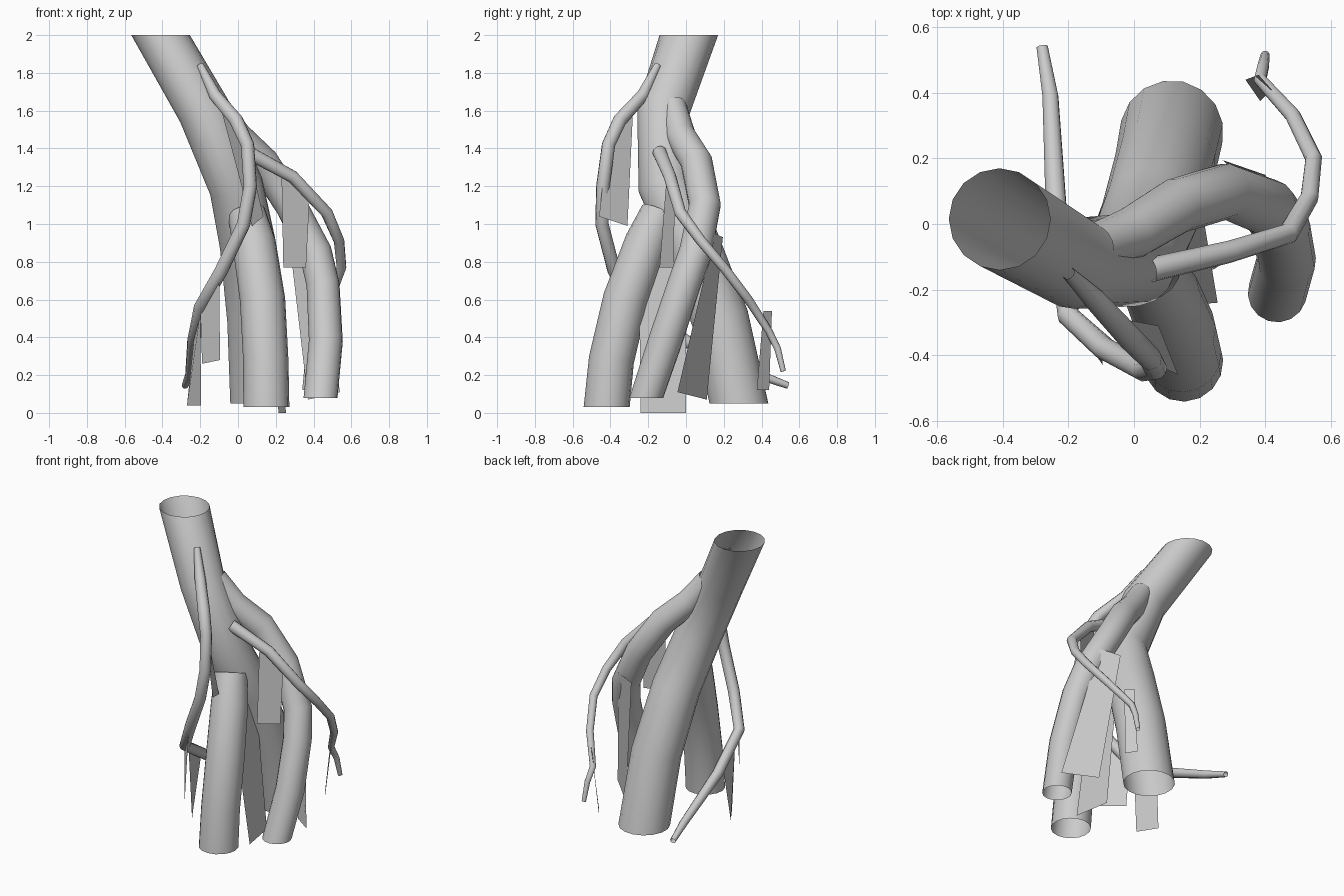
import bpy, bmesh, math
from mathutils import Vector


def tube(name, pts, sides=16, flat_start=False, flat_end=False):
    """Open tube through (x, y, z, radius) points."""
    bm = bmesh.new()
    P = [Vector(p[:3]) for p in pts]
    up, side, rings = Vector((0, 0, -1)), Vector((1, 0, 0)), []
    last = len(P) - 1
    for i, p in enumerate(P):
        a = (P[i] - P[i - 1]).normalized() if i else Vector()
        b = (P[i + 1] - P[i]).normalized() if i < last else Vector()
        t = (a + b).normalized()
        if (i == 0 and flat_start) or (i == last and flat_end):
            t = up
        side = (side - t * side.dot(t)).normalized()
        other = t.cross(side)
        r = pts[i][3]
        rings.append([bm.verts.new(p + r * (math.cos(k * math.tau / sides) * side
                                            + math.sin(k * math.tau / sides) * other))
                      for k in range(sides)])
    for r0, r1 in zip(rings, rings[1:]):
        for k in range(sides):
            n = (k + 1) % sides
            bm.faces.new((r0[k], r1[k], r1[n], r0[n])).smooth = True
    bmesh.ops.recalc_face_normals(bm, faces=bm.faces)
    finish(name, bm)


def card(name, *corners):
    """Single flat hanging strip."""
    bm = bmesh.new()
    bm.faces.new([bm.verts.new(c) for c in corners])
    finish(name, bm)


def finish(name, bm):
    me = bpy.data.meshes.new(name)
    bm.to_mesh(me)
    bm.free()
    bpy.context.collection.objects.link(bpy.data.objects.new(name, me))


# Main trunk running down into the rear root
tube("trunk", [(-.41, .015, 2, .155), (-.18, -.12, 1.6, .14), (-.01, -.11, 1.2, .145),
               (.05, .03, .9, .15), (.095, .18, .5, .155), (.115, .28, .05, .158)],
     flat_start=True, flat_end=True)

# Thick roots
tube("front_root", [(.045, -.14, 1.06, .1), (.085, -.21, .9, .115), (.13, -.32, .6, .12),
                    (.147, -.395, .28, .12), (.15, -.42, .03, .122)], flat_end=True)
tube("right_root", [(-.12, -.07, 1.63, .07), (-.01, -.03, 1.47, .08), (.13, .055, 1.33, .085),
                    (.28, .1, 1.1, .085), (.41, .05, .85, .088), (.45, -.01, .68, .088),
                    (.465, -.11, .38, .09), (.437, -.21, .08, .09)], flat_end=True)

# Thin winding roots
tube("left_thin_root", [(-.2, -.15, 1.84, .02), (-.12, -.23, 1.68, .034), (-.01, -.35, 1.55, .038),
                        (.05, -.41, 1.42, .036), (.065, -.44, 1.2, .036), (.03, -.445, 1.0, .036),
                        (-.09, -.38, .75, .036), (-.2, -.28, .56, .034), (-.235, 0, .38, .034),
                        (-.255, .39, .2, .025), (-.28, .54, .145, .018)], 10)
tube("right_thin_root", [(.05, -.14, 1.38, .038), (.29, -.085, 1.25, .034), (.47, -.03, 1.06, .032),
                         (.535, .08, .91, .028), (.548, .2, .77, .026), (.485, .33, .6, .024),
                         (.385, .44, .43, .02), (.395, .485, .34, .018), (.4, .515, .22, .014)], 10)

# Flat hanging strips
card("upper_left_strip", (-.09, -.28, 1.61), (.05, -.42, 1.4), (.135, -.46, 1.04), (.075, -.31, .99))
card("lower_left_strip", (-.1, -.38, .74), (-.2, -.28, .56), (-.19, -.3, .26), (-.095, -.43, .28))
card("far_left_strip", (-.2, -.24, .53), (-.23, -.06, .42), (-.27, -.09, .04), (-.195, -.21, .04))
card("upper_right_strip", (.23, -.1, 1.28), (.38, -.06, 1.16), (.36, -.065, .77), (.24, -.14, .77))
card("right_root_strip", (.27, .195, .93), (.4, .15, .95), (.54, -.045, .11), (.37, .11, .07))
card("back_right_strip", (.42, .41, .54), (.38, .455, .54), (.34, .44, .12), (.385, .375, .12))
card("middle_strip", (.14, -.25, .8), (.13, 0, .9), (.215, 0, 0), (.255, -.24, 0))
